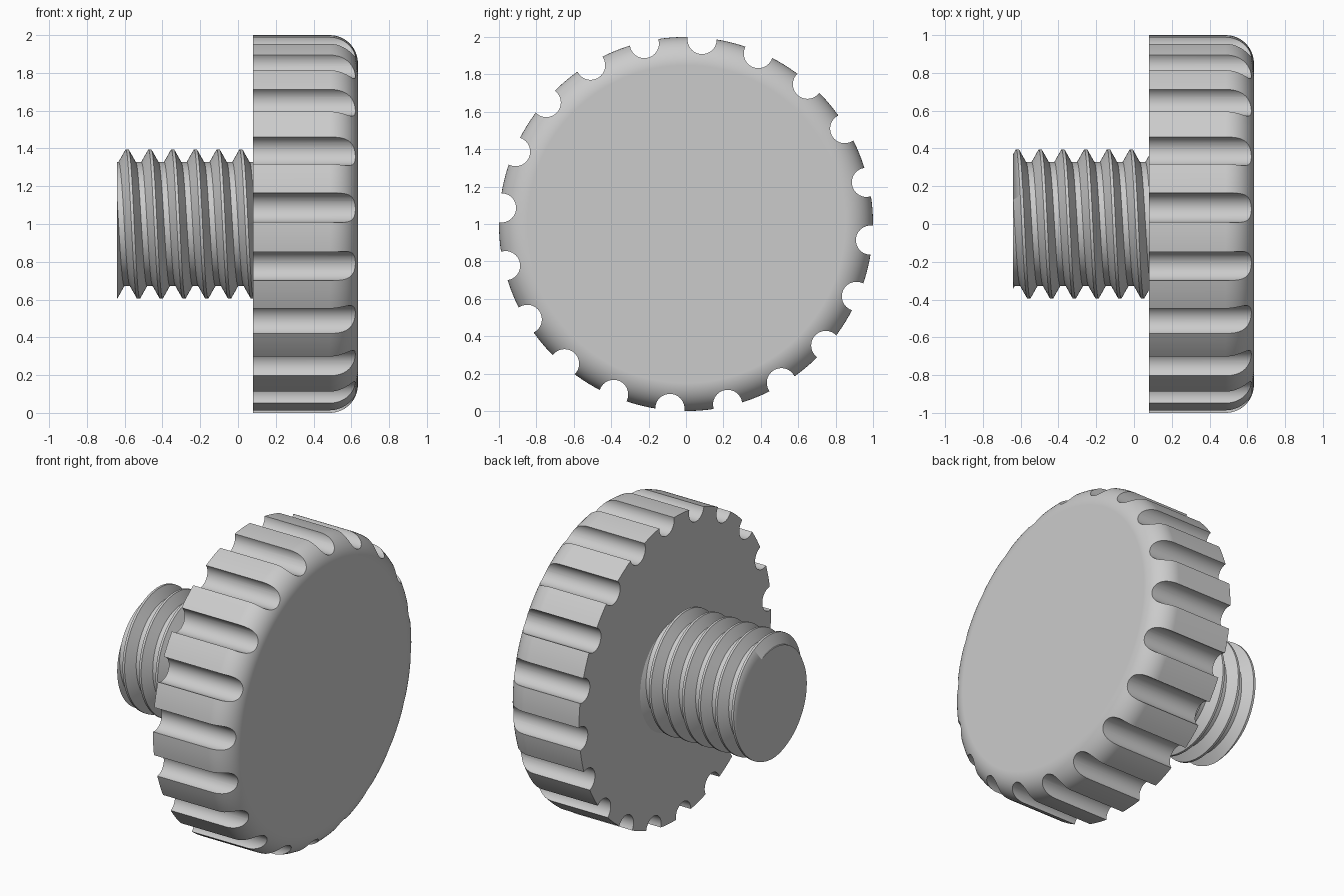
import bpy, bmesh, math
from mathutils import Matrix, Vector

if "Cube" in bpy.data.objects:
    bpy.data.objects.remove(bpy.data.objects["Cube"], do_unlink=True)

AXIS = Vector((1, 0, 0))
CENTRE = Vector((0, 0, 1))

grey = bpy.data.materials.new("light grey")
grey.use_nodes = True
grey.diffuse_color = (0.6, 0.6, 0.6, 1)
grey.node_tree.nodes["Principled BSDF"].inputs["Base Color"].default_value = (0.6, 0.6, 0.6, 1)


def make_object(name, bm):
    bmesh.ops.recalc_face_normals(bm, faces=bm.faces)
    mesh = bpy.data.meshes.new(name)
    bm.to_mesh(mesh)
    bm.free()
    mesh.materials.append(grey)
    obj = bpy.data.objects.new(name, mesh)
    bpy.context.collection.objects.link(obj)
    return obj


def select_only(obj):
    bpy.ops.object.select_all(action='DESELECT')
    obj.select_set(True)
    bpy.context.view_layer.objects.active = obj


def revolve(bm, profile, start, turns, steps, advance=0.0):
    """Spin (x, radius) points round the axis, optionally along a helix."""
    direction = Vector((0, math.cos(start), math.sin(start)))
    verts = [bm.verts.new(CENTRE + AXIS * x + direction * r) for x, r in profile]
    edges = [bm.edges.new(pair) for pair in zip(verts, verts[1:])]
    bmesh.ops.spin(bm, geom=verts + edges, cent=CENTRE, axis=AXIS,
                   dvec=AXIS * (advance / steps), angle=math.tau * turns,
                   steps=steps * turns, use_duplicate=False)
    bmesh.ops.remove_doubles(bm, verts=bm.verts, dist=1e-4)


# Head: disc with a rounded outer rim
back, front, radius, fillet = 0.08, 0.635, 1.0, 0.15
profile = [(back, radius)]
for i in range(13):
    a = math.pi / 2 * i / 12
    profile.append((front - fillet + fillet * math.sin(a),
                    radius - fillet + fillet * math.cos(a)))
bm = bmesh.new()
revolve(bm, profile, 0, 1, 160)
bmesh.ops.holes_fill(bm, edges=[e for e in bm.edges if e.is_boundary], sides=0)
head = make_object("knob_head", bm)

# Grip grooves: a ring of round cutters
bm = bmesh.new()
for i in range(20):
    a = math.radians(85 + 18 * i)
    place = Matrix.Translation(CENTRE + Vector((0.4, 0.99 * math.cos(a), 0.99 * math.sin(a))))
    bmesh.ops.create_cone(bm, cap_ends=True, segments=40, radius1=0.078, radius2=0.078,
                          depth=1, matrix=place @ Matrix.Rotation(math.pi / 2, 4, 'Y'))
cutter = make_object("groove_cutter", bm)
cutter.hide_render = True
cut = head.modifiers.new("grooves", 'BOOLEAN')
cut.operation, cut.solver, cut.object = 'DIFFERENCE', 'EXACT', cutter
select_only(head)
bpy.ops.object.modifier_apply(modifier=cut.name)
bpy.data.objects.remove(cutter, do_unlink=True)

# Threaded stud: helical ridge trimmed flat at both ends
pitch, crest, root = 0.1205, 0.395, 0.328
first = -0.587 - 2 * pitch
ridge = [(-0.5, root), (-0.375, root), (-0.0625, crest),
         (0.0625, crest), (0.375, root), (0.5, root)]
bm = bmesh.new()
revolve(bm, [(first + t * pitch, r) for t, r in ridge], math.pi / 2, 9, 96, pitch)
for x, side in ((-0.64, -1), (back + 0.01, 1)):
    bmesh.ops.bisect_plane(bm, geom=bm.verts[:] + bm.edges[:] + bm.faces[:],
                           plane_co=AXIS * x, plane_no=AXIS * side, clear_outer=True)
bmesh.ops.remove_doubles(bm, verts=bm.verts, dist=1e-4)
bmesh.ops.holes_fill(bm, edges=[e for e in bm.edges if e.is_boundary], sides=0)
stud = make_object("threaded_stud", bm)

# Smooth shading with crisp edges
for obj in (head, stud):
    select_only(obj)
    bpy.ops.object.shade_smooth_by_angle(angle=math.radians(30))
    weighted = obj.modifiers.new("even_shading", 'WEIGHTED_NORMAL')
    weighted.keep_sharp = True
